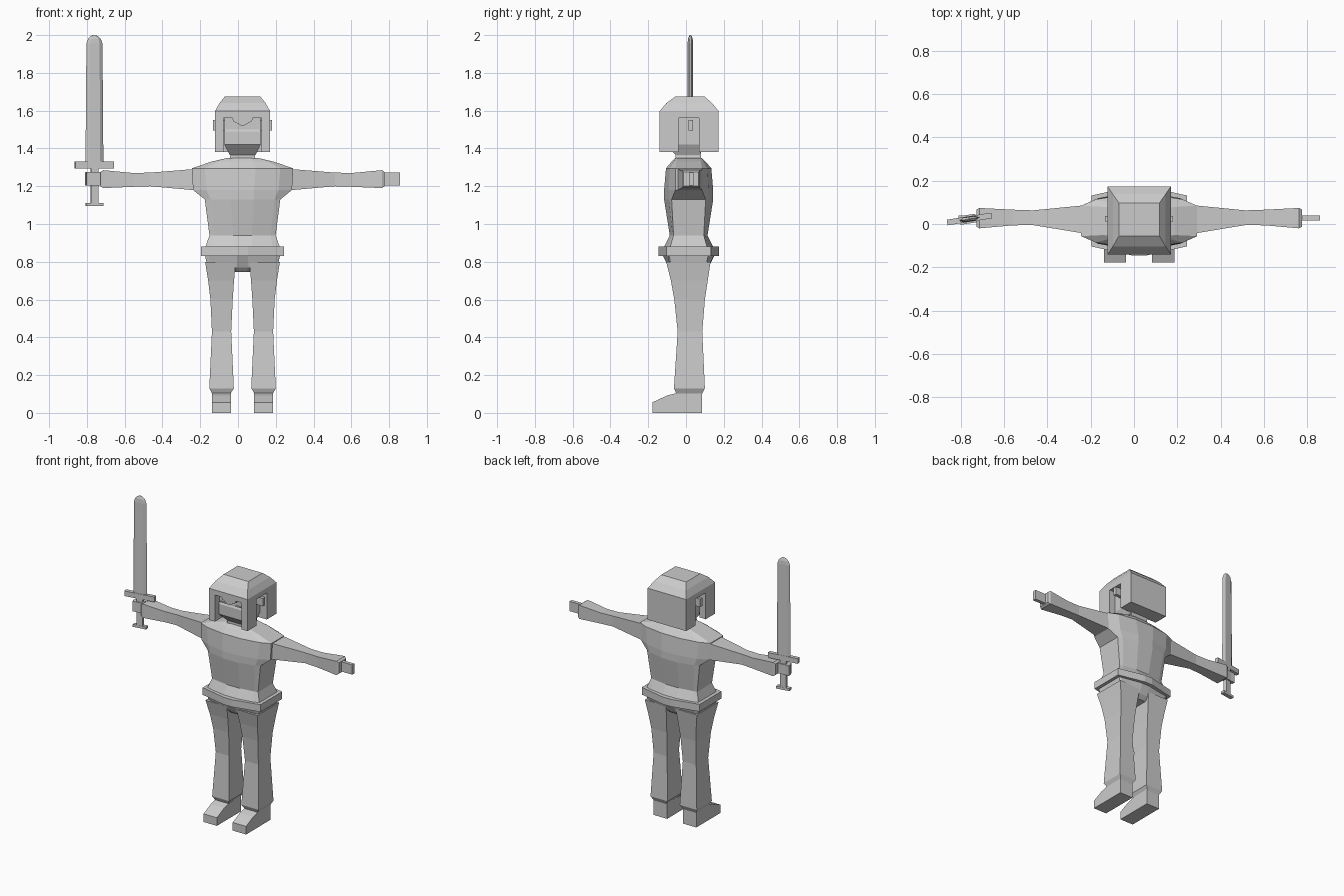
import bpy, bmesh, math
from mathutils import Matrix

CX, CY = 0.024, 0.014          # body axis

grey = bpy.data.materials.new("plain grey")
grey.diffuse_color = (0.6, 0.6, 0.6, 1)


def loft(name, rings):
    """Skin closed rings of equal point count and cap both ends."""
    bm = bmesh.new()
    loops = [[bm.verts.new(p) for p in r] for r in rings]
    n = len(loops[0])
    for a, b in zip(loops, loops[1:]):
        for i in range(n):
            j = (i + 1) % n
            bm.faces.new((a[i], a[j], b[j], b[i]))
    bm.faces.new(loops[0])
    bm.faces.new(loops[-1])
    bmesh.ops.recalc_face_normals(bm, faces=bm.faces)
    me = bpy.data.meshes.new(name)
    bm.to_mesh(me)
    bm.free()
    me.materials.append(grey)
    ob = bpy.data.objects.new(name, me)
    bpy.context.collection.objects.link(ob)
    return ob


def rect(x0, x1, y0, y1, z):
    return [(x0, y0, z), (x1, y0, z), (x1, y1, z), (x0, y1, z)]


def box(name, x0, x1, y0, y1, z0, z1):
    return loft(name, [rect(x0, x1, y0, y1, z0), rect(x0, x1, y0, y1, z1)])


def trunk_ring(z, w, d0, m, d1, c, d2):
    """Twelve-sided section: side, shoulder and middle points per quarter."""
    q = [(w, d0), (m, d1), (c, d2)]
    pts = q + [(-x, y) for x, y in q[::-1]]
    pts += [(-x, -y) for x, y in pts]
    return [(CX + x, CY + y, z) for x, y in pts]


# Torso, hips and belt
loft("torso", [trunk_ring(*s) for s in (
    (0.87, 0.20, 0.10, 0.16, 0.115, 0.05, 0.135),
    (0.94, 0.175, 0.08, 0.15, 0.085, 0.05, 0.10),
    (1.13, 0.20, 0.09, 0.17, 0.105, 0.06, 0.13),
    (1.18, 0.262, 0.07, 0.19, 0.105, 0.06, 0.13),
    (1.295, 0.268, 0.07, 0.20, 0.10, 0.07, 0.12),
    (1.33, 0.165, 0.065, 0.13, 0.08, 0.06, 0.09),
    (1.35, 0.08, 0.06, 0.07, 0.065, 0.04, 0.07))])
loft("belt", [trunk_ring(z, 0.22, 0.118, 0.20, 0.122, 0.03, 0.16)
              for z in (0.83, 0.88)])
loft("hips", [trunk_ring(*s) for s in (
    (0.745, 0.04, 0.07, 0.038, 0.075, 0.02, 0.08),
    (0.77, 0.185, 0.09, 0.17, 0.10, 0.03, 0.105),
    (0.84, 0.20, 0.105, 0.18, 0.11, 0.03, 0.14))])
loft("neck", [rect(CX - w, CX + w, CY - 0.07, CY + 0.065, z)
              for z, w in ((1.30, 0.08), (1.36, 0.065), (1.40, 0.065))])

for side, s in (("left", 1), ("right", -1)):
    # Arms and hands run outwards along x
    def arm_ring(x, y0, y1, z0, z1):
        return [(CX + s * x, y, z) for y, z in
                ((y0, z0), (y1, z0), (y1, z1), (y0, z1))]
    loft(side + "_arm", [arm_ring(*r) for r in (
        (0.15, -0.05, 0.085, 0.0 + 1.17, 1.30),
        (0.266, -0.042, 0.085, 1.18, 1.29),
        (0.49, -0.005, 0.063, 1.20, 1.272),
        (0.58, -0.006, 0.066, 1.197, 1.27),
        (0.738, -0.02, 0.074, 1.19, 1.285),
        (0.752, -0.012, 0.066, 1.20, 1.275))])
    loft(side + "_hand", [arm_ring(x, 0.016, 0.04, 1.205, 1.272)
                          for x in (0.74, 0.834)])

    # Legs with a flared cuff
    def leg_ring(z, xi, xo, y0, y1):
        a, b = sorted((CX + s * xi, CX + s * xo))
        return rect(a, b, y0, y1, z)
    loft(side + "_leg", [leg_ring(*r) for r in (
        (0.10, 0.065, 0.16, -0.05, 0.085),
        (0.13, 0.046, 0.176, -0.064, 0.10),
        (0.43, 0.060, 0.162, -0.044, 0.086),
        (0.60, 0.052, 0.170, -0.062, 0.10),
        (0.70, 0.045, 0.182, -0.08, 0.115),
        (0.80, 0.036, 0.198, -0.105, 0.13))])

    # Wedge shoes
    shoe = [(-0.178, 0), (0.085, 0), (0.085, 0.11), (-0.05, 0.105),
            (-0.10, 0.092), (-0.178, 0.056)]
    loft(side + "_shoe", [[(CX + s * x, y, z) for y, z in shoe]
                          for x in (0.06, 0.162)])

    # Helmet cheek guards and ears
    a, b = sorted((CX + s * 0.10, CX + s * 0.146))
    box(side + "_cheek_guard", a, b, -0.14, -0.04, 1.38, 1.562)
    a, b = sorted((CX + s * 0.08, CX + s * 0.157))
    box(side + "_ear", a, b, 0.012, 0.036, 1.495, 1.55)

    # Narrow eyes
    a, b = sorted((CX + s * 0.033, CX + s * 0.088))
    box(side + "_eye", a, b, -0.107, -0.10, 1.505, 1.511)

# Head with a tapering jaw
loft("head", [rect(CX - w, CX + w, y0, y1, z) for z, w, y0, y1 in (
    (1.365, 0.068, -0.055, 0.075),
    (1.42, 0.096, -0.105, 0.08),
    (1.49, 0.096, -0.105, 0.08),
    (1.50, 0.096, -0.10, 0.08),
    (1.57, 0.096, -0.10, 0.08))])

# Helmet crown, rear block and pointed brow
loft("helmet_crown", [rect(CX - w, CX + w, y0, y1, z) for z, w, y0, y1 in (
    (1.562, 0.146, -0.14, 0.173),
    (1.597, 0.146, -0.14, 0.173),
    (1.64, 0.122, -0.104, 0.138),
    (1.675, 0.094, -0.056, 0.098))])
box("helmet_back", CX - 0.146, CX + 0.146, 0.07, 0.173, 1.38, 1.562)
loft("helmet_brow", [[(CX + x, y, z) for x, z in
                      ((-0.055, 1.565), (-0.05, 1.545), (0, 1.517),
                       (0.05, 1.545), (0.055, 1.565))]
                     for y in (-0.135, -0.095)])

# Sword, built around its own axis and then turned slightly
sword = []
blade = ((1.32, 0.048), (1.955, 0.043), (1.98, 0.034), (1.994, 0.02),
         (2.0, 0.008))
sword.append(loft("sword_blade", [
    [(-w, 0, z), (-w * 0.6, -t, z), (w * 0.6, -t, z),
     (w, 0, z), (w * 0.6, t, z), (-w * 0.6, t, z)]
    for z, w in blade for t in [0.011 * min(1, w / 0.04)]]))
sword.append(box("sword_guard", -0.104, 0.104, -0.013, 0.013, 1.295, 1.33))
sword.append(box("sword_grip", -0.02, 0.02, -0.012, 0.012, 1.10, 1.30))
sword.append(box("sword_fist", -0.045, 0.03, -0.02, 0.02, 1.205, 1.274))
sword.append(box("sword_pommel", -0.046, 0.046, -0.013, 0.013, 1.095, 1.112))
turn = Matrix.Translation((-0.76, 0.023, 0)) @ Matrix.Rotation(
    math.radians(9), 4, 'Z')
for ob in sword:
    ob.data.transform(turn)
